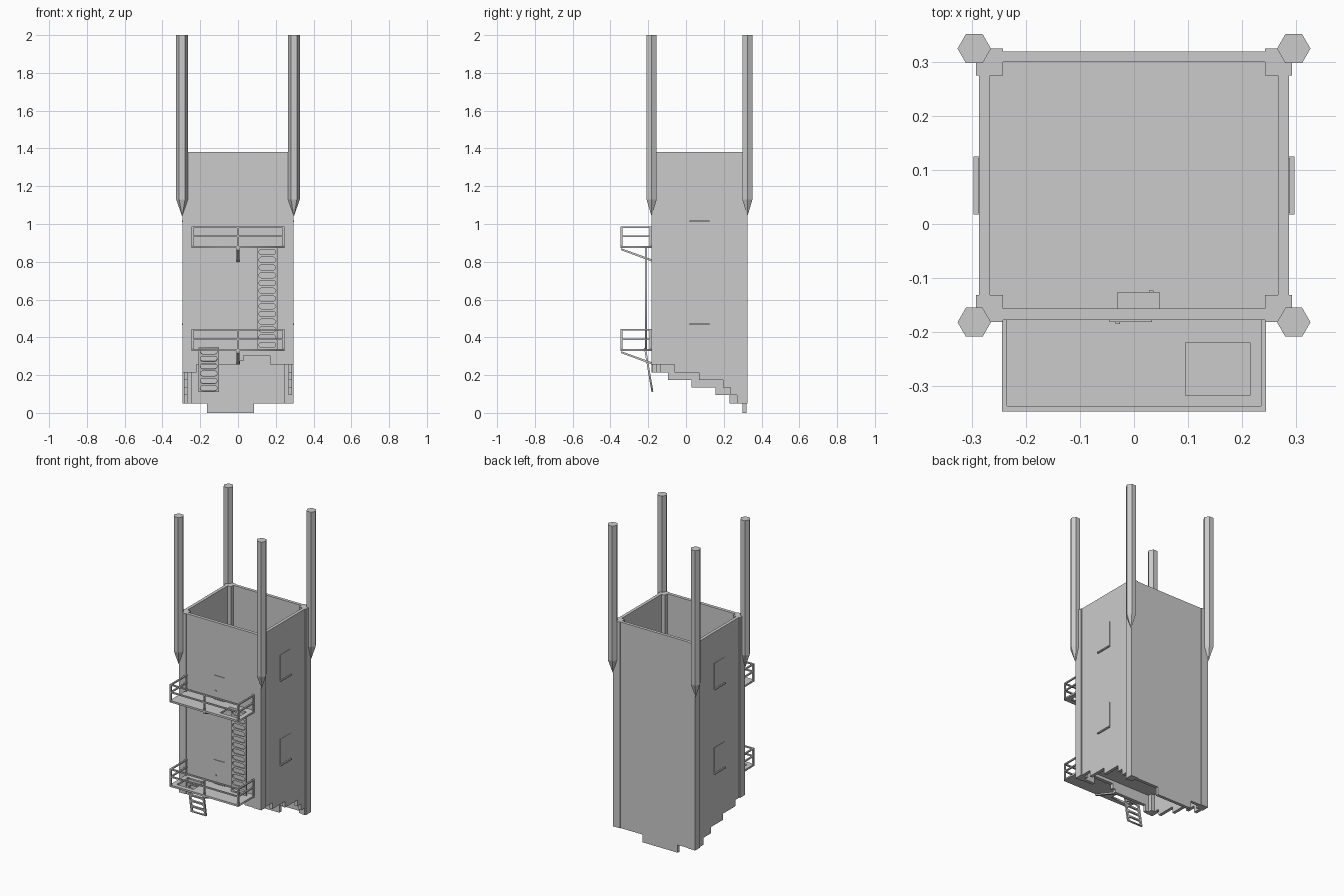
import bpy, bmesh, math
from mathutils import Matrix

if "Cube" in bpy.data.objects:
    bpy.data.objects.remove(bpy.data.objects["Cube"])


def add_mesh(name, bm):
    bmesh.ops.recalc_face_normals(bm, faces=bm.faces)
    me = bpy.data.meshes.new(name)
    bm.to_mesh(me)
    bm.free()
    ob = bpy.data.objects.new(name, me)
    bpy.context.collection.objects.link(ob)
    return ob


def boxes(name, spans):
    """One object made of boxes given as (x0, x1, y0, y1, z0, z1)."""
    bm = bmesh.new()
    for x0, x1, y0, y1, z0, z1 in spans:
        m = Matrix.Translation(((x0 + x1) / 2, (y0 + y1) / 2, (z0 + z1) / 2))
        bmesh.ops.create_cube(bm, size=1, matrix=m @ Matrix.Diagonal((x1 - x0, y1 - y0, z1 - z0, 1)))
    return add_mesh(name, bm)


def prism(name, profile, axis, lo, hi):
    """Extrude a (horizontal, z) profile along x or y."""
    bm = bmesh.new()
    place = (lambda h, z: (lo, h, z)) if axis == 'x' else (lambda h, z: (h, lo, z))
    face = bm.faces.new([bm.verts.new(place(h, z)) for h, z in profile])
    new = bmesh.ops.extrude_face_region(bm, geom=[face])['geom']
    step = (hi - lo, 0, 0) if axis == 'x' else (0, hi - lo, 0)
    bmesh.ops.translate(bm, vec=step, verts=[g for g in new if isinstance(g, bmesh.types.BMVert)])
    return add_mesh(name, bm)


def plate(name, loops, thick, matrix):
    """Flat sheet: first loop is the outline, the others are holes."""
    cu = bpy.data.curves.new(name + "_curve", 'CURVE')
    cu.dimensions, cu.fill_mode, cu.extrude = '2D', 'BOTH', thick / 2
    for loop in loops:
        sp = cu.splines.new('POLY')
        sp.points.add(len(loop) - 1)
        for p, (x, y) in zip(sp.points, loop):
            p.co = (x, y, 0, 1)
        sp.use_cyclic_u = True
    tmp = bpy.data.objects.new(name + "_tmp", cu)
    bpy.context.collection.objects.link(tmp)
    me = bpy.data.meshes.new_from_object(tmp.evaluated_get(bpy.context.evaluated_depsgraph_get()))
    bpy.data.objects.remove(tmp)
    me.transform(matrix)
    me.name = name
    ob = bpy.data.objects.new(name, me)
    bpy.context.collection.objects.link(ob)


def rect(x0, x1, y0, y1):
    return [(x0, y0), (x1, y0), (x1, y1), (x0, y1)]


def slot(cy, half, r):
    arc = lambda s, a0: [(s * (half - r) + r * math.cos(a0 + i * math.pi / 4),
                          cy + r * math.sin(a0 + i * math.pi / 4)) for i in range(5)]
    return arc(1, -math.pi / 2) + arc(-1, math.pi / 2)


def stepped(start, end, steps):
    """Wall with a straight top and a ragged bottom; steps = (end position, z)."""
    pts, pos = [(end, TOP), (start, TOP)], start
    for stop, z in steps:
        pts += [(pos, z), (stop, z)]
        pos = stop
    return pts


TOP = 1.38

# tower walls with broken lower edges
prism("right_wall", stepped(-0.157, 0.30, [(-0.06, 0.255), (0.07, 0.215), (0.195, 0.175),
      (0.235, 0.135), (0.27, 0.095), (0.30, 0.05)]), 'x', 0.267, 0.287)
prism("left_wall", stepped(-0.157, 0.30, [(-0.095, 0.215), (0.03, 0.175), (0.155, 0.135),
      (0.23, 0.095), (0.30, 0.05)]), 'x', -0.287, -0.267)
prism("back_wall", stepped(-0.287, 0.287, [(-0.165, 0.05), (0.085, 0.0), (0.287, 0.05)]),
      'y', 0.30, 0.32)
prism("front_wall", stepped(-0.287, 0.287, [(-0.22, 0.215), (0.01, 0.255), (0.03, 0.275),
      (0.17, 0.305), (0.287, 0.255)]), 'y', -0.178, -0.157)

# corner columns and inner floor
boxes("corner_columns", [(-0.293, -0.243, 0.275, 0.325, 0.05, TOP),
                         (0.243, 0.293, 0.275, 0.325, 0.05, TOP),
                         (-0.293, -0.243, -0.182, -0.132, 0.215, TOP),
                         (0.243, 0.293, -0.182, -0.132, 0.255, TOP)])
boxes("floor", [(-0.267, 0.267, -0.157, 0.30, 0.325, 0.34)])

# hexagonal corner poles with pointed lower ends
for x in (-0.296, 0.296):
    for y in (-0.182, 0.325):
        bm = bmesh.new()
        rings = []
        for z in (1.13, 2.0):
            rings.append([bm.verts.new((x + 0.031 * math.cos(i * math.pi / 3),
                                        y + 0.031 * math.sin(i * math.pi / 3), z)) for i in range(6)])
        tip = bm.verts.new((x, y, 1.04))
        bm.faces.new(rings[1])
        for i in range(6):
            j = (i + 1) % 6
            bm.faces.new((rings[0][i], rings[0][j], rings[1][j], rings[1][i]))
            bm.faces.new((tip, rings[0][j], rings[0][i]))
        add_mesh("corner_pole", bm)

# balconies: deck with hatch, railing, strut, door and side windows
for level, z, side in (("lower", 0.333, -1), ("upper", 0.878, 1)):
    hx = sorted((0.095 * side, 0.215 * side))
    plate(level + "_deck", [rect(-0.245, 0.245, -0.347, -0.178), rect(hx[0], hx[1], -0.318, -0.22)],
          0.012, Matrix.Translation((0, 0, z)))

    rail = []
    for h in (0.058, 0.106):
        rail.append((-0.245, 0.245, -0.347, -0.337, z + h - 0.004, z + h + 0.004))
        for x in (-0.245, 0.235):
            rail.append((x, x + 0.01, -0.337, -0.178, z + h - 0.004, z + h + 0.004))
    for x, y in ((-0.245, -0.347), (0.235, -0.347), (-0.005, -0.347), (-0.245, -0.192), (0.235, -0.192)):
        rail.append((x, x + 0.01, y, y + 0.01, z, z + 0.11))
    boxes(level + "_railing", rail)

    prism(level + "_strut", [(-0.345, z - 0.006), (-0.345, z - 0.016), (-0.178, z - 0.078),
                             (-0.178, z - 0.066)], 'x', -0.007, 0.007)
    boxes(level + "_door", [(-0.045, 0.033, -0.182, -0.17, z + 0.006, z + 0.16),
                            (-0.034, -0.026, -0.185, -0.182, z + 0.06, z + 0.066)])
    boxes(level + "_inner_door", [(-0.031, 0.047, -0.157, -0.126, z + 0.006, z + 0.16),
                                  (0.028, 0.036, -0.126, -0.123, z + 0.06, z + 0.066)])
    w = z + 0.132
    for name, s in (("left", -1), ("right", 1)):
        spans = [(0.28, 0.289, 0.02, 0.122, w, w + 0.17),
                 (0.28, 0.297, 0.018, 0.125, w, w + 0.008)]
        boxes(f"{level}_{name}_window", [(*sorted((a * s, b * s)), *r) for a, b, *r in spans])


# ladders cut from slotted plates
def ladder(name, x, foot, head, count):
    dy, dz = head[0] - foot[0], head[1] - foot[1]
    length = math.hypot(dy, dz)
    pitch = length / count
    loops = [rect(-0.055, 0.055, 0, length)]
    loops += [slot((i + 0.5) * pitch, 0.045, 0.014) for i in range(count)]
    plate(name, loops, 0.01, Matrix.Translation((x, *foot)) @ Matrix.Rotation(math.atan2(dz, dy), 4, 'X'))


ladder("upper_ladder", 0.155, (-0.211, 0.339), (-0.211, 0.872), 13)
ladder("lower_ladder", -0.155, (-0.178, 0.112), (-0.217, 0.345), 6)
